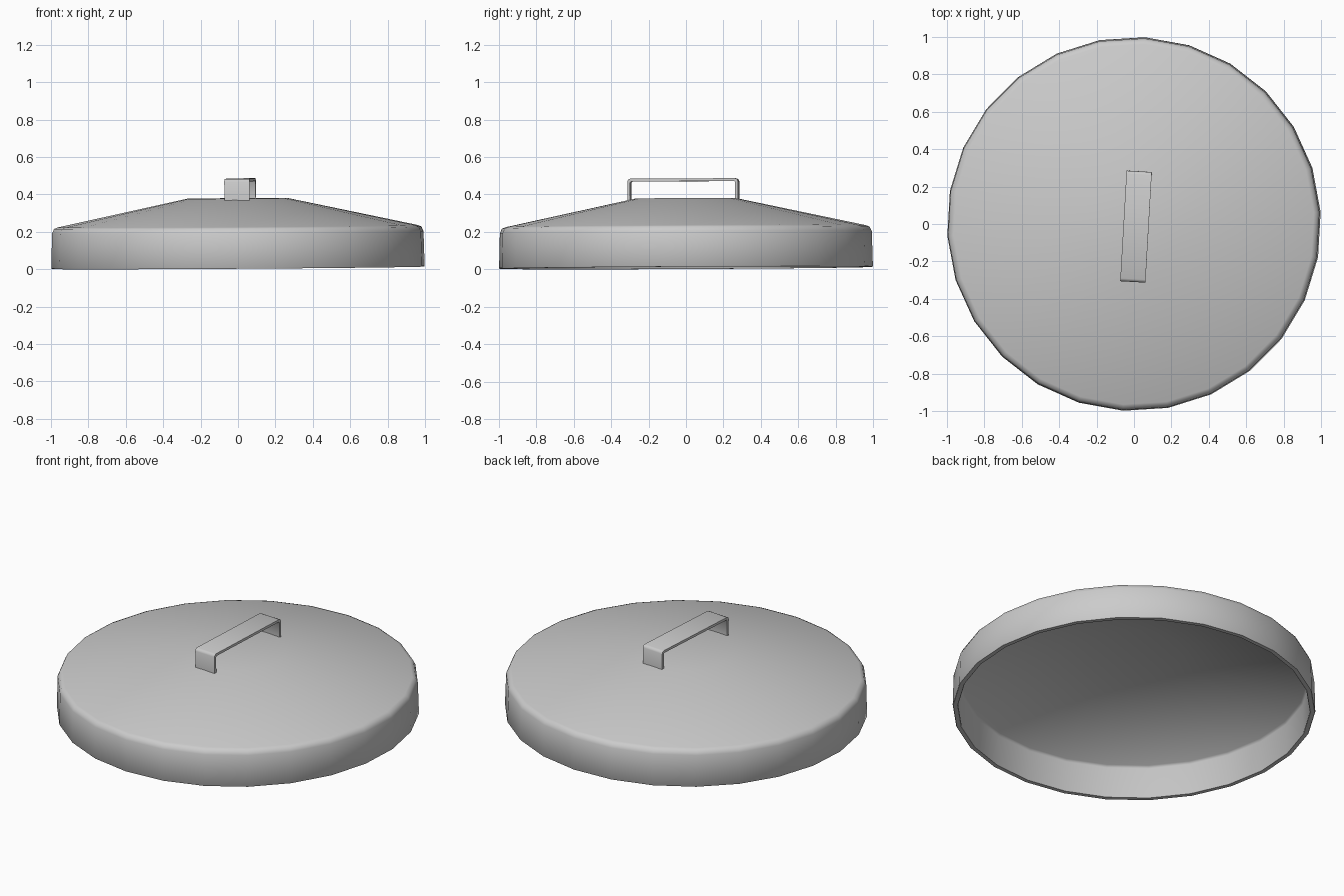
import bpy, bmesh
from math import cos, sin, radians, pi
from mathutils import Matrix, Vector

if "Cube" in bpy.data.objects:
    bpy.data.objects.remove(bpy.data.objects["Cube"])

SIDES = 26
# whole lid is turned a little about z and leans very slightly
POSE = (Matrix.Translation((0, 0, 0.008)) @ Matrix.Rotation(radians(-0.38), 4, 'Y')
        @ Matrix.Rotation(radians(0.3), 4, 'X') @ Matrix.Rotation(radians(-3.3), 4, 'Z'))


def finish(name, bm, angle):
    bmesh.ops.recalc_face_normals(bm, faces=bm.faces)
    mesh = bpy.data.meshes.new(name)
    bm.to_mesh(mesh)
    bm.free()
    ob = bpy.data.objects.new(name, mesh)
    bpy.context.collection.objects.link(ob)
    ob.matrix_world = POSE
    bpy.ops.object.select_all(action='DESELECT')
    ob.select_set(True)
    bpy.context.view_layer.objects.active = ob
    bpy.ops.object.shade_smooth_by_angle(angle=radians(angle))
    return ob


def lathe(name, profile, angle):
    bm = bmesh.new()
    rings = [[bm.verts.new((r * cos(pi / 2 + 2 * pi * i / SIDES),
                            r * sin(pi / 2 + 2 * pi * i / SIDES), z))
              for i in range(SIDES)] for r, z in profile]
    for a, b in zip(rings, rings[1:]):
        for i in range(SIDES):
            j = (i + 1) % SIDES
            bm.faces.new((a[i], a[j], b[j], b[i]))
    # flat caps closing the outer crown and the inner ceiling
    bm.faces.new(rings[0])
    bm.faces.new(rings[-1])
    return finish(name, bm, angle)


# hollow lid: crown, cone, rounded shoulder, skirt, then back up the inside
lathe("lid", [(0.27, 0.371), (0.965, 0.222), (0.984, 0.214), (0.995, 0.19),
              (1.0, 0.004), (0.997, 0.0), (0.973, 0.0), (0.97, 0.004),
              (0.967, 0.185), (0.955, 0.198), (0.27, 0.346)], 50)

# strap handle: bent strip outline in y/z, swept across its width
HALF, TOP, FOOT, T, C = 0.296, 0.477, 0.358, 0.015, 0.016
outer = [(-HALF, FOOT), (-HALF, TOP - C), (-HALF + 0.005, TOP - 0.005), (-HALF + C, TOP)]
inner = [(-HALF + T, FOOT), (-HALF + T, TOP - C - 0.004), (-HALF + C + 0.004, TOP - T)]
mirror = lambda pts: [(-y, z) for y, z in reversed(pts)]
outline = outer + mirror(outer) + list(reversed(inner + mirror(inner)))
bm = bmesh.new()
side = bm.faces.new([bm.verts.new((-0.053, y - 0.011, z)) for y, z in outline])
ext = bmesh.ops.extrude_face_region(bm, geom=[side], use_keep_orig=True)
bmesh.ops.translate(bm, vec=Vector((0.135, 0, 0)),
                    verts=[v for v in ext["geom"] if isinstance(v, bmesh.types.BMVert)])
finish("handle", bm, 50)
